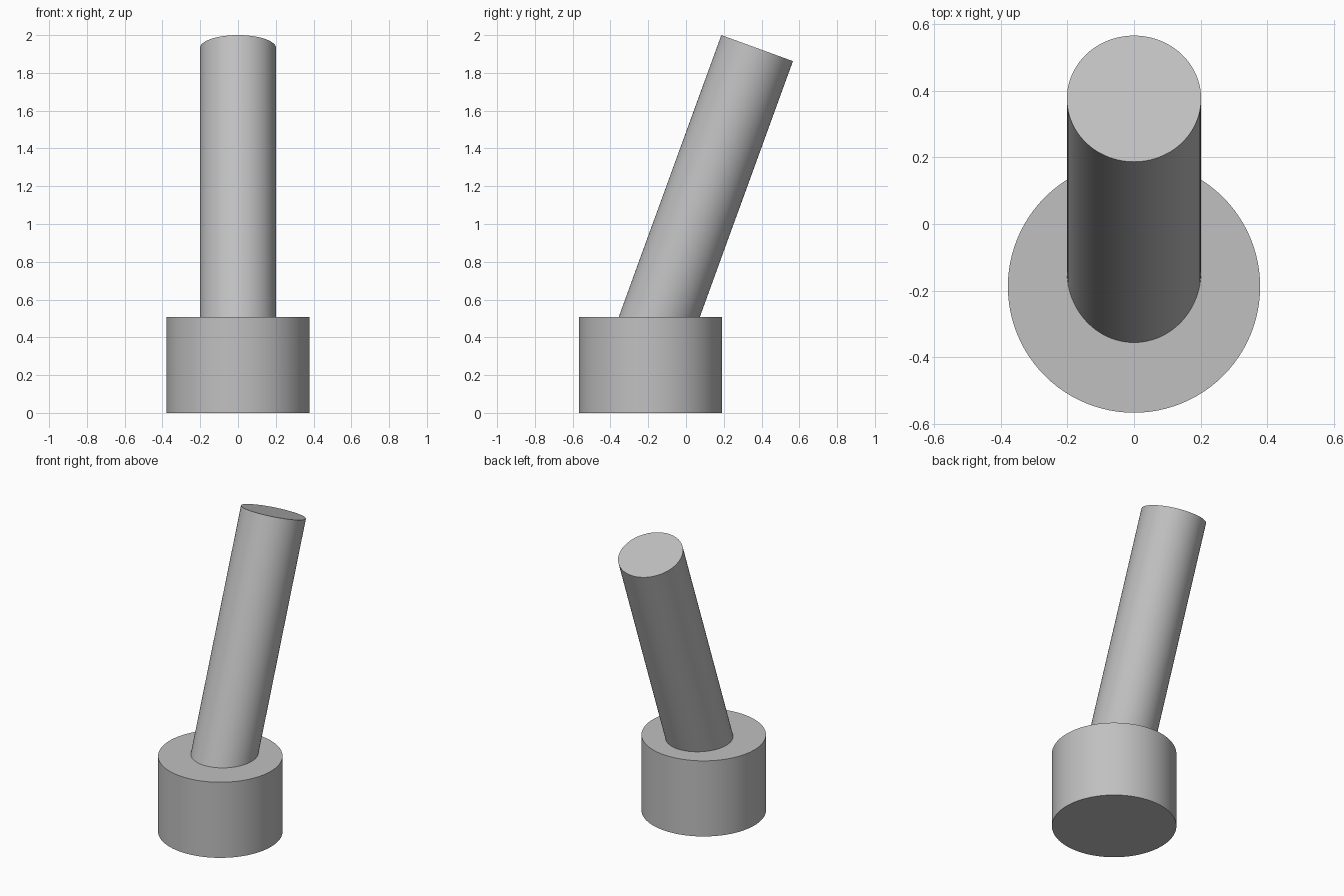
import bpy
from math import radians
from mathutils import Matrix, Vector

cube = bpy.data.objects.get("Cube")
if cube:
    bpy.data.objects.remove(cube, do_unlink=True)

GREY = (0.53, 0.53, 0.53, 1.0)
grey = bpy.data.materials.new("plain grey")
grey.use_nodes = True
grey.diffuse_color = GREY
grey.node_tree.nodes["Principled BSDF"].inputs["Base Color"].default_value = GREY


def cylinder(name, radius, length, top, tilt=0.0):
    """Smooth cylinder hanging from its top centre, leaning back by tilt."""
    rotation = Matrix.Rotation(-tilt, 3, "X")
    centre = Vector(top) - rotation @ Vector((0, 0, length / 2))
    bpy.ops.mesh.primitive_cylinder_add(
        vertices=96, radius=radius, depth=length,
        location=centre, rotation=(-tilt, 0, 0))
    obj = bpy.context.object
    obj.name = name
    obj.data.materials.append(grey)
    bpy.ops.object.shade_smooth_by_angle(angle=radians(30))
    return obj


# Upright round base
cylinder("base", 0.379, 0.508, (0, -0.188, 0.508))

# Leaning shaft, its lower end sunk into the base
cylinder("shaft", 0.2017, 1.65, (0, 0.3765, 1.931), radians(20))
